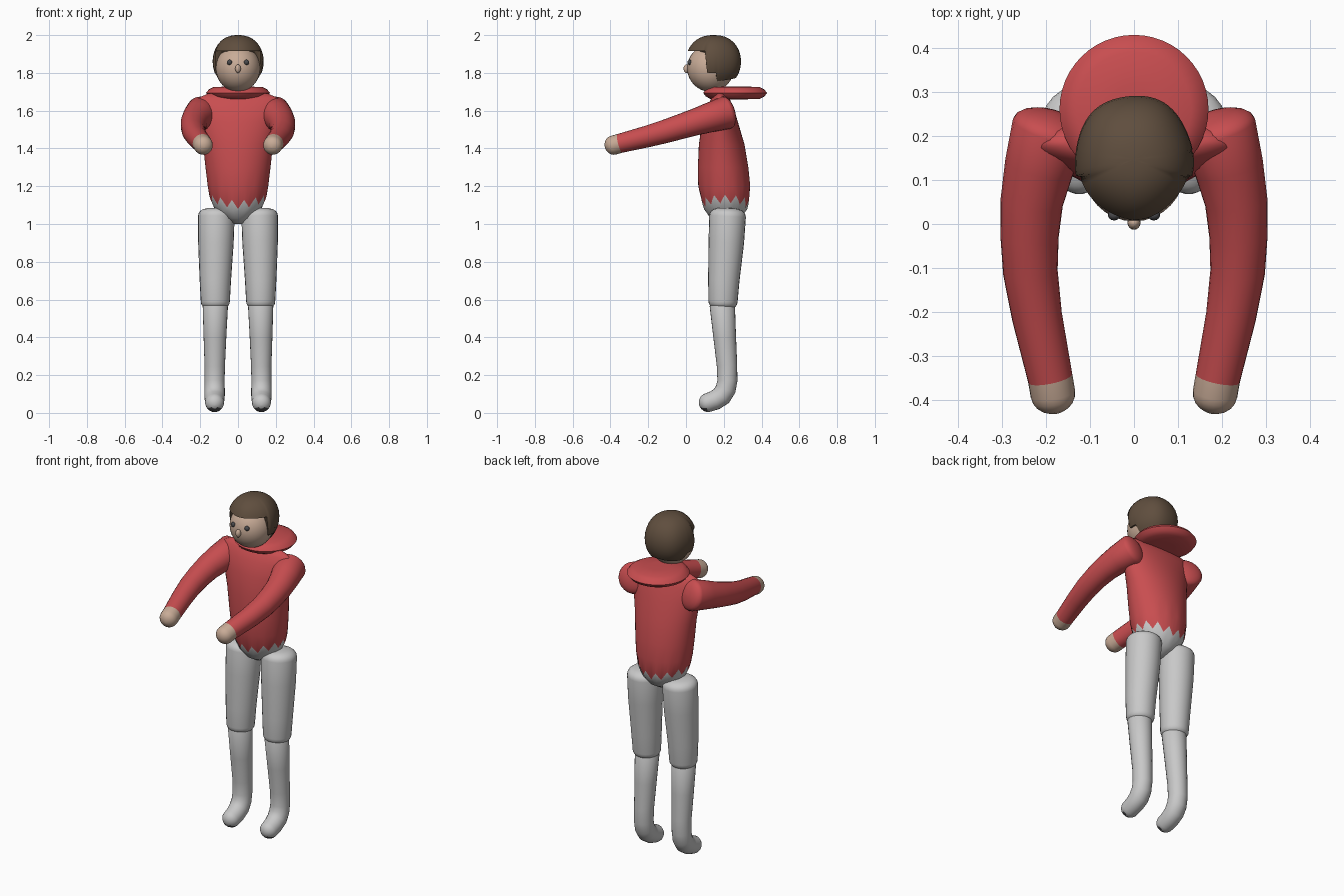
import bpy, bmesh, math
from mathutils import Vector

if bpy.data.objects.get("Cube"):
    bpy.data.objects.remove(bpy.data.objects["Cube"])


def material(name, r, g, b):
    m = bpy.data.materials.new(name)
    m.use_nodes = True
    m.diffuse_color = (r, g, b, 1)
    m.node_tree.nodes["Principled BSDF"].inputs["Base Color"].default_value = (r, g, b, 1)
    m.node_tree.nodes["Principled BSDF"].inputs["Roughness"].default_value = 0.8
    return m


RED = material("red cloth", 0.58, 0.075, 0.08)
GREY = material("light grey cloth", 0.58, 0.58, 0.58)
SKIN = material("skin", 0.58, 0.41, 0.31)
HAIR = material("brown hair", 0.115, 0.076, 0.048)
DARK = material("dark grey", 0.07, 0.07, 0.075)


def loft(name, rings, mats, band_mat=lambda i: 0, caps=True, angle=60):
    """Skin a list of closed rings; band_mat picks the material of each band."""
    bm = bmesh.new()
    loops = [[bm.verts.new(p) for p in ring] for ring in rings]
    n = len(loops[0])
    for i, (a, b) in enumerate(zip(loops, loops[1:])):
        for k in range(n):
            f = bm.faces.new((a[k], a[(k + 1) % n], b[(k + 1) % n], b[k]))
            f.material_index = band_mat(i)
    if caps:
        bm.faces.new(loops[0][::-1]).material_index = band_mat(0)
        bm.faces.new(loops[-1]).material_index = band_mat(len(loops) - 2)
    bmesh.ops.recalc_face_normals(bm, faces=bm.faces)
    me = bpy.data.meshes.new(name)
    bm.to_mesh(me)
    bm.free()
    ob = bpy.data.objects.new(name, me)
    bpy.context.collection.objects.link(ob)
    for m in mats:
        me.materials.append(m)
    smooth(ob, angle)
    return ob


def smooth(ob, angle=60):
    bpy.ops.object.select_all(action='DESELECT')
    ob.select_set(True)
    bpy.context.view_layer.objects.active = ob
    bpy.ops.object.shade_smooth_by_angle(angle=math.radians(angle))


def limb(name, side, path, dome, mats, power=1.0, split=None, sides=24):
    """Round tube along (x, y, z, radius) points with domed ends."""
    pts = [Vector((p[0] * side, p[1], p[2])) for p in path]
    rad = [p[3] for p in path]
    tans = [(pts[min(i + 1, len(pts) - 1)] - pts[max(i - 1, 0)]).normalized()
            for i in range(len(pts))]
    stations = []
    steps = [math.radians(a) for a in (88, 70, 52, 35, 18)]
    for a in steps:
        stations.append((pts[0] - tans[0] * dome[0] * math.sin(a), tans[0],
                         rad[0] * math.cos(a) ** power))
    stations += list(zip(pts, tans, rad))
    for a in reversed(steps):
        stations.append((pts[-1] + tans[-1] * dome[1] * math.sin(a), tans[-1],
                         rad[-1] * math.cos(a) ** power))
    rings = []
    for c, t, r in stations:
        u = (Vector((1, 0, 0)) - t * t.x).normalized()
        v = t.cross(u)
        rings.append([c + r * (u * math.cos(w) + v * math.sin(w))
                      for w in (math.tau * k / sides for k in range(sides))])
    first = len(steps) + (split if split is not None else len(path) + 99)
    return loft(name, rings, mats, lambda i: int(i >= first))


def ball(name, centre, scale, mat, seg=32):
    bpy.ops.mesh.primitive_uv_sphere_add(segments=seg, ring_count=seg // 2, radius=1, location=centre)
    ob = bpy.context.object
    ob.name = name
    ob.scale = scale
    ob.data.materials.append(mat)
    smooth(ob)
    return ob


# Torso: oval sections (height, half width, front y, back y)
SECTIONS = [(1.0, 0.02, 0.18, 0.24), (1.03, 0.075, 0.13, 0.29), (1.08, 0.13, 0.095, 0.325),
            (1.14, 0.15, 0.075, 0.34), (1.2, 0.16, 0.065, 0.34), (1.3, 0.172, 0.063, 0.33),
            (1.42, 0.185, 0.068, 0.31), (1.54, 0.21, 0.085, 0.275), (1.62, 0.23, 0.11, 0.25),
            (1.665, 0.215, 0.135, 0.23), (1.69, 0.16, 0.155, 0.21)]
N = 56


def torso_point(z, k):
    for lo, hi in zip(SECTIONS, SECTIONS[1:]):
        if z <= hi[0]:
            break
    t = (z - lo[0]) / (hi[0] - lo[0])
    rx, yf, yb = (lo[j] + t * (hi[j] - lo[j]) for j in (1, 2, 3))
    w = math.tau * k / N
    return (rx * math.sin(w), (yf + yb) / 2 - (yb - yf) / 2 * math.cos(w), z)


def hem(k):
    # ragged shirt edge, dipping at the front and back
    tooth = abs((k % 4) - 2) / 2
    return 1.155 - 0.045 * tooth - 0.03 * abs(math.cos(math.tau * k / N)) ** 3


heights = [s[0] for s in SECTIONS]
rings = [[torso_point(z, k) for k in range(N)] for z in heights[:3]]
rings.append([torso_point(hem(k), k) for k in range(N)])
rings += [[torso_point(z, k) for k in range(N)] for z in heights[4:]]
# keep the lower ring beneath the teeth
rings[2] = [torso_point(1.07, k) for k in range(N)]
loft("torso", rings, [GREY, RED], lambda i: int(i >= 3))

# Folded hood: flat round collar
rings = [[(r * math.cos(w), 0.26 + r * math.sin(w), z)
          for w in (math.tau * k / 48 for k in range(48))]
         for r, z in ((0.05, 1.66), (0.13, 1.662), (0.155, 1.675), (0.169, 1.694),
                      (0.155, 1.712), (0.13, 1.725), (0.05, 1.728))]
loft("hood", rings, [RED])

# Limbs, mirrored
for side, label in ((1, "left"), (-1, "right")):
    limb(label + "_arm", side,
         [(0.19, 0.215, 1.59, 0.088), (0.215, 0.13, 1.565, 0.079), (0.232, 0.05, 1.54, 0.071),
          (0.237, -0.03, 1.515, 0.066), (0.235, -0.11, 1.49, 0.062), (0.22, -0.21, 1.462, 0.057),
          (0.19, -0.35, 1.427, 0.051), (0.184, -0.385, 1.417, 0.051)],
         (0.04, 0.046), [RED, SKIN], split=6)
    limb(label + "_thigh", side,
         [(0.115, 0.22, 1.04, 0.097), (0.117, 0.213, 0.9, 0.094),
          (0.12, 0.2, 0.7, 0.083), (0.12, 0.196, 0.59, 0.077)],
         (0.045, 0.04), [GREY], power=0.55)
    leg = limb(label + "_lower_leg", side,
               [(0.12, 0.192, 0.57, 0.067), (0.122, 0.205, 0.4, 0.06), (0.123, 0.217, 0.25, 0.054),
                (0.124, 0.219, 0.17, 0.053), (0.124, 0.21, 0.125, 0.054), (0.124, 0.188, 0.09, 0.054),
                (0.124, 0.155, 0.068, 0.052), (0.124, 0.115, 0.054, 0.05)],
               (0.02, 0.047), [GREY, DARK])
    # dark patch under the toe
    for f in leg.data.polygons:
        if f.center.z < 0.03 and f.center.y < 0.108 and f.normal.z < -0.55:
            f.material_index = 1
    ball(label + "_eye", (0.045 * side, 0.02, 1.856), (0.014, 0.012, 0.014), DARK, 16)

# Head and nose
ball("head", (0, 0.13, 1.825), (0.118, 0.124, 0.125), SKIN)
ball("nose", (0, 0.003, 1.822), (0.015, 0.016, 0.023), SKIN, 16)


# Hair: cap with a short fringe, sideburns and a longer back
def hair_hem(w):
    a = min(w, math.tau - w)
    if a < 1.3:
        return 1.915
    if a < 1.72:
        return 1.8
    return 1.755 + 0.015 * (a - 1.72)


def hair_point(w, phi, inset=1.0):
    r = max(math.sin(phi), 0.001) ** 0.85 * inset
    r *= 1 + 0.015 * math.sin(5 * w + 1) * math.sin(phi)
    return (0.135 * r * math.sin(w), 0.147 - 0.146 * r * math.cos(w),
            1.86 + 0.14 * math.cos(phi))


COLS, ROWS = 72, 12
angles = [math.tau * k / COLS for k in range(COLS)]
ends = [math.acos((hair_hem(w) - 1.86) / 0.14) for w in angles]
rings = [[hair_point(w, e * j / ROWS) for w, e in zip(angles, ends)] for j in range(1, ROWS + 1)]
rings.append([hair_point(w, e, 0.75) for w, e in zip(angles, ends)])
rings.insert(0, [hair_point(w, 0.02) for w in angles])
loft("hair", rings, [HAIR], angle=45)
